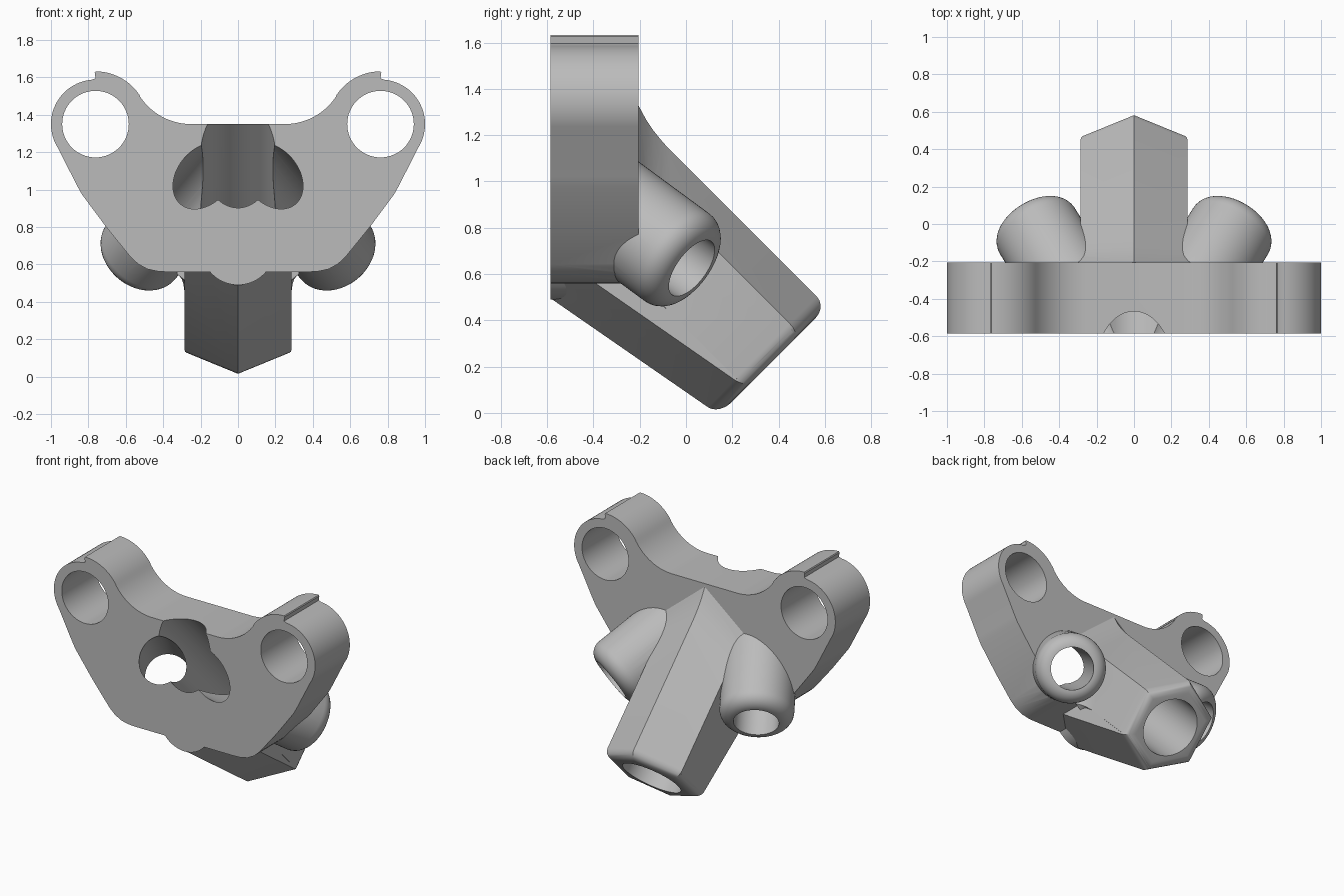
import bpy, bmesh, math
from mathutils import Vector

cube = bpy.data.objects.get("Cube")
if cube:
    bpy.data.objects.remove(cube)

grey = bpy.data.materials.new("plain grey")
grey.use_nodes = True
grey.diffuse_color = (0.5, 0.5, 0.5, 1)
grey.node_tree.nodes["Principled BSDF"].inputs["Base Color"].default_value = (0.5, 0.5, 0.5, 1)

FRONT, BACK = -0.585, -0.205
EAR = (0.762, 1.35)
W = 0.286                      # half width of the six-sided socket
R = W / math.cos(math.pi / 6)
MID, END = 0.6, 0.15           # socket axis: y + z = MID, end face: y - z = END


def make(name, bm):
    bmesh.ops.recalc_face_normals(bm, faces=bm.faces)
    mesh = bpy.data.meshes.new(name)
    bm.to_mesh(mesh)
    bm.free()
    mesh.materials.append(grey)
    ob = bpy.data.objects.new(name, mesh)
    bpy.context.collection.objects.link(ob)
    return ob


def loft(name, rings):
    bm = bmesh.new()
    loops = [[bm.verts.new(p) for p in ring] for ring in rings]
    for a, b in zip(loops, loops[1:]):
        for i in range(len(a)):
            j = (i + 1) % len(a)
            bm.faces.new((a[i], a[j], b[j], b[i]))
    bm.faces.new(loops[0])
    bm.faces.new(loops[-1])
    return make(name, bm)


def arc(cx, cz, r, start, end, n):
    angles = [math.radians(start + (end - start) * i / n) for i in range(n + 1)]
    return [(cx + r * math.cos(a), cz + r * math.sin(a)) for a in angles]


def tube_rings(origin, d, profile, n=64):
    # circles around direction d, given as (distance, radius)
    d = Vector(d).normalized()
    e1 = d.orthogonal().normalized()
    e2 = d.cross(e1)
    turn = [2 * math.pi * i / n for i in range(n)]
    return [[Vector(origin) + d * t + (e1 * math.cos(a) + e2 * math.sin(a)) * r for a in turn]
            for t, r in profile]


def round_end(ob, width):
    # round the edges of the tilted end face
    bm = bmesh.new()
    bm.from_mesh(ob.data)
    far = max(v.co.y - v.co.z for v in bm.verts) - 0.001
    edges = [e for e in bm.edges if all(v.co.y - v.co.z > far for v in e.verts)]
    bmesh.ops.bevel(bm, geom=edges, offset=width, segments=5, profile=0.5, affect='EDGES')
    bm.to_mesh(ob.data)
    bm.free()


def combine(target, other, operation):
    mod = target.modifiers.new("join", 'BOOLEAN')
    mod.operation = operation
    mod.solver = 'EXACT'
    mod.object = other
    bpy.context.view_layer.objects.active = target
    bpy.ops.object.modifier_apply(modifier=mod.name)
    bpy.data.objects.remove(other)


# Clamp plate outline, right half from top centre to bottom centre
half = arc(0.25, 1.678, 0.328, 270, 327.4, 14)
half += arc(*EAR, 0.282, 147.4, 90, 14)
half += [(0.766, 1.625), (0.762, 1.595)]
half += arc(*EAR, 0.238, 85, -33, 24)
half += [(0.86, 1.02), (0.835, 0.975), (0.705, 0.8), (0.575, 0.64)]
half += [(0.535, 0.603), (0.485, 0.575), (0.43, 0.563), (0.38, 0.56)]
half += arc(0, 0.686, 0.196, -40, -90, 8)
outline = half + [(-x, z) for x, z in reversed(half[:-1])]
body = loft("bracket_body", [[(x, y, z) for x, z in outline] for y in (FRONT, BACK)])

# Six-sided slanted socket, flared where it meets the plate
corners = [(R * math.sin(math.radians(60 * i)), R * math.cos(math.radians(60 * i)) * math.sqrt(2))
           for i in range(6)]
rings = []
for y, s in ((-0.215, 1.14), (-0.195, 1.10), (-0.17, 1.055), (-0.14, 1.025), (-0.1, 1.005), (-0.07, 1)):
    rings.append([(x * s, y, MID - y + u * s) for x, u in corners])
end_ring = [(x, (MID + u + END) / 2, (MID + u - END) / 2) for x, u in corners]
socket = loft("socket", rings + [end_ring])
round_end(socket, 0.06)

# Keel under the socket, running forward under the plate
front_ring = [(0, 0.9), (W, 0.85), (W, 0.695), (0, 0.495), (-W, 0.695), (-W, 0.85)]
low = [(0, 0.45)] + [(x, u) for x, u in corners[1:]]
low[0] = (0, 0.2)
keel_end = [(x * 0.997, (MID + u + END - 0.004) / 2, (MID + u - END + 0.004) / 2) for x, u in low]
keel = loft("keel", [[(x * 0.997, FRONT, z) for x, z in front_ring], keel_end])
round_end(keel, 0.055)
combine(body, socket, 'UNION')
combine(body, keel, 'UNION')

# Two splayed round sockets with rounded rims
OUT, RIM = 0.235, 0.09
rim = [(RIM * math.sin(a), OUT - RIM + RIM * math.cos(a))
       for a in (math.radians(11.25 * i) for i in range(9))]
for side in (1, -1):
    origin, d = (side * 0.515, -0.04, 0.673), (side * 0.444, 0.722, -0.531)
    combine(body, loft("side_socket", tube_rings(origin, d, [(-0.5, OUT)] + rim)), 'UNION')

# Bores: side sockets, clamp ears and main socket
for side in (1, -1):
    origin, d = (side * 0.515, -0.04, 0.673), (side * 0.444, 0.722, -0.531)
    combine(body, loft("side_bore", tube_rings(origin, d, [(-1.1, 0.143), (0.4, 0.143)])), 'DIFFERENCE')
    ear = (side * EAR[0], 0, EAR[1])
    combine(body, loft("ear_bore", tube_rings(ear, (0, 1, 0), [(-0.8, 0.178), (0, 0.178)])), 'DIFFERENCE')
main = tube_rings((0, 0, MID), (0, 1, -1), [(-1.3, 0.2), (1, 0.2)])
combine(body, loft("main_bore", main), 'DIFFERENCE')

# Smooth shading with crisp edges
bpy.ops.object.select_all(action='DESELECT')
body.select_set(True)
bpy.context.view_layer.objects.active = body
bpy.ops.object.shade_smooth_by_angle(angle=math.radians(28))
